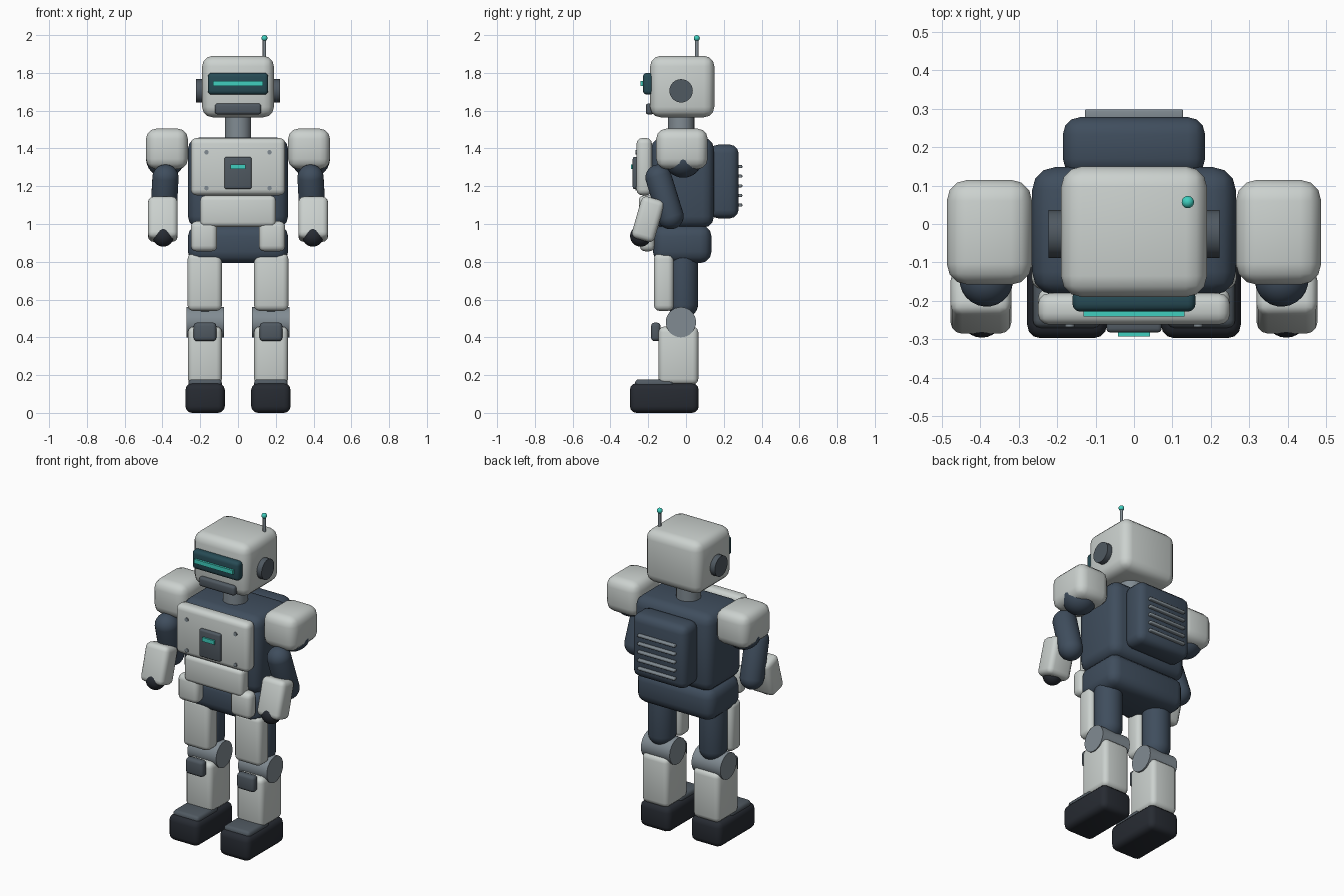
import bpy, bmesh
from math import radians
from mathutils import Matrix, Vector

if "Cube" in bpy.data.objects:
    bpy.data.objects.remove(bpy.data.objects["Cube"])

COLORS = {
    "shell": (0.60, 0.64, 0.62, 1), "navy": (0.05, 0.075, 0.11, 1),
    "black": (0.02, 0.024, 0.032, 1), "slate": (0.08, 0.10, 0.12, 1),
    "steel": (0.22, 0.26, 0.29, 1), "visor": (0.02, 0.07, 0.09, 1),
    "glow": (0.05, 0.62, 0.52, 1),
}
MATS = {}
for key, col in COLORS.items():
    MATS[key] = bpy.data.materials.new(key)
    MATS[key].diffuse_color = col


def finish(name, bm, mat, matrix=Matrix()):
    bmesh.ops.recalc_face_normals(bm, faces=bm.faces)
    me = bpy.data.meshes.new(name)
    bm.to_mesh(me)
    bm.free()
    me.materials.append(MATS[mat])
    for p in me.polygons:
        p.use_smooth = True
    me.set_sharp_from_angle(angle=radians(40))
    ob = bpy.data.objects.new(name, me)
    ob.matrix_world = matrix
    bpy.context.collection.objects.link(ob)
    return ob


def box(name, x, y, z, mat, bevel=0.0, tilt=0.0):
    """Rounded box from (min, max) ranges, tilted about the x axis in degrees."""
    size = [r[1] - r[0] for r in (x, y, z)]
    mid = Vector([(r[0] + r[1]) / 2 for r in (x, y, z)])
    bm = bmesh.new()
    bmesh.ops.create_cube(bm, size=1, matrix=Matrix.Diagonal((*size, 1)))
    if bevel:
        bmesh.ops.bevel(bm, geom=bm.edges[:], offset=min(bevel, min(size) * 0.48),
                        segments=3, profile=0.5, affect='EDGES')
    return finish(name, bm, mat, Matrix.Translation(mid) @ Matrix.Rotation(radians(tilt), 4, 'X'))


def rod(name, a, b, radius, mat, segs=24):
    """Cylinder between two points."""
    a, b = Vector(a), Vector(b)
    bm = bmesh.new()
    bmesh.ops.create_cone(bm, cap_ends=True, segments=segs, radius1=radius,
                          radius2=radius, depth=(b - a).length)
    rot = (b - a).to_track_quat('Z', 'Y').to_matrix().to_4x4()
    return finish(name, bm, mat, Matrix.Translation((a + b) / 2) @ rot)


def capsule(name, a, b, radius, mat):
    """Round-ended limb between two sphere centres; a == b gives a ball."""
    a, b = Vector(a), Vector(b)
    d = b - a
    bm = bmesh.new()
    bmesh.ops.create_uvsphere(bm, u_segments=24, v_segments=15, radius=radius)
    for v in bm.verts:
        v.co.z += d.length / 2 * (1 if v.co.z > 0 else -1)
    rot = d.to_track_quat('Z', 'Y').to_matrix().to_4x4() if d.length else Matrix()
    return finish(name, bm, mat, Matrix.Translation((a + b) / 2) @ rot)


def sided(s, a, b):
    return tuple(sorted((s * a, s * b)))


# Head, face and antenna
box("head", (-.19, .19), (-.19, .15), (1.565, 1.89), "shell", .055)
box("visor", (-.16, .16), (-.228, -.17), (1.685, 1.80), "visor", .02)
box("visor_light", (-.132, .132), (-.241, -.22), (1.73, 1.756), "glow")
box("mouth_guard", (-.122, .122), (-.213, -.17), (1.58, 1.638), "slate", .014)
rod("neck", (0, -.026, 1.44), (0, -.026, 1.58), .07, "steel")
rod("antenna", (.14, .057, 1.87), (.14, .057, 1.98), .009, "steel", 12)
capsule("antenna_tip", (.14, .057, 1.984), (.14, .057, 1.984), .016, "glow")

# Torso and front plates
box("torso", (-.265, .265), (-.185, .148), (.98, 1.458), "navy", .06)
box("pelvis", (-.265, .265), (-.175, .135), (.793, .995), "navy", .06)
box("chest_plate", (-.25, .25), (-.262, -.18), (1.152, 1.455), "shell", .03)
box("belly_plate", (-.2, .2), (-.25, -.165), (.985, 1.15), "shell", .025)
box("chest_panel", (-.072, .072), (-.282, -.25), (1.185, 1.355), "slate", .01)
box("chest_light", (-.041, .041), (-.292, -.27), (1.29, 1.315), "glow")

# Backpack with vents
box("backpack", (-.185, .185), (.125, .278), (1.03, 1.42), "navy", .045)
for i in range(5):
    z = 1.10 + i * .051
    box("vent_bar", (-.128, .128), (.268, .298), (z - .008, z + .008), "steel", .005)

# Mirrored parts
for s, side in ((-1, "left"), (1, "right")):
    rod(f"ear_{side}", (s * .17, -.026, 1.705), (s * .223, -.026, 1.705), .062, "slate")
    for z in (1.19, 1.38):
        rod("plate_screw", (s * .167, -.25, z), (s * .167, -.268, z), .012, "steel", 12)
    box(f"hip_plate_{side}", sided(s, .11, .25), (-.245, -.165), (.855, 1.015), "shell", .03)

    # Arm
    box(f"shoulder_{side}", sided(s, .265, .487), (-.158, .115), (1.29, 1.505), "shell", .055)
    capsule(f"shoulder_joint_{side}", (s * .385, -.015, 1.347), (s * .385, -.015, 1.347), .102, "navy")
    capsule(f"upper_arm_{side}", (s * .384, -.145, 1.245), (s * .395, -.082, 1.042), .07, "navy")
    box(f"forearm_{side}", sided(s, .319, .477), (-.264, -.139), (.91, 1.14), "shell", .03, -16)
    capsule(f"hand_{side}", (s * .396, -.24, .936), (s * .396, -.24, .936), .056, "black")

    # Leg
    capsule(f"thigh_{side}", (s * .175, -.016, .85), (s * .175, -.016, .58), .081, "navy")
    box(f"thigh_plate_{side}", sided(s, .085, .267), (-.17, -.065), (.54, .845), "shell", .03)
    rod(f"knee_{side}", (s * .075, -.027, .48), (s * .272, -.027, .48), .08, "steel", 32)
    box(f"knee_pad_{side}", sided(s, .115, .235), (-.185, -.135), (.38, .478), "slate", .018)
    box(f"shin_{side}", sided(s, .085, .265), (-.145, .065), (.15, .457), "shell", .03)
    box(f"foot_{side}", sided(s, .07, .278), (-.297, .067), (0, .157), "black", .035)
    box(f"toe_cap_{side}", sided(s, .085, .263), (-.27, -.065), (.13, .178), "slate", .02)

for m in bpy.data.materials:
    if m.users and not m.is_grease_pencil:
        m.use_nodes = True
        m.node_tree.nodes["Principled BSDF"].inputs["Base Color"].default_value = m.diffuse_color
